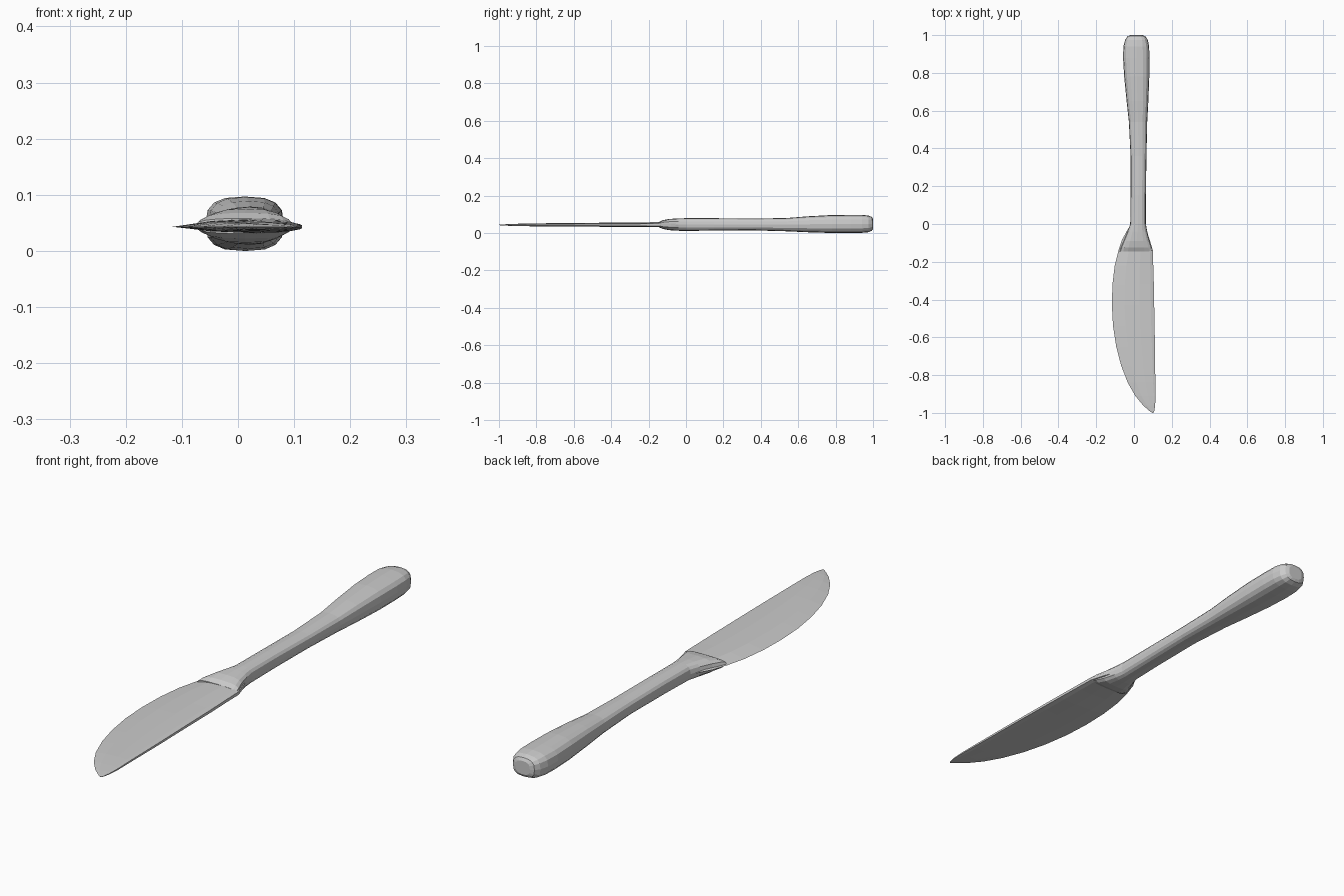
import bpy, bmesh, math


def loft(name, rings):
    """Skin a list of equal-length point rings and cap both ends."""
    bm = bmesh.new()
    loops = [[bm.verts.new(p) for p in ring] for ring in rings]
    n = len(loops[0])
    for a, b in zip(loops, loops[1:]):
        for i in range(n):
            j = (i + 1) % n
            bm.faces.new((a[i], a[j], b[j], b[i]))
    bm.faces.new(loops[0])
    bm.faces.new(loops[-1][::-1])
    bmesh.ops.recalc_face_normals(bm, faces=bm.faces)
    mesh = bpy.data.meshes.new(name)
    bm.to_mesh(mesh)
    bm.free()
    obj = bpy.data.objects.new(name, mesh)
    bpy.context.collection.objects.link(obj)
    return obj


def rounded_ring(y, x0, x1, z0, z1, sides=16, power=0.72):
    """Superellipse section filling the given x and z limits."""
    pts = []
    for i in range(sides):
        a = 2 * math.pi * i / sides
        c, s = math.cos(a), math.sin(a)
        pts.append(((x0 + x1) / 2 + (x1 - x0) / 2 * math.copysign(abs(c) ** power, c), y,
                    (z0 + z1) / 2 + (z1 - z0) / 2 * math.copysign(abs(s) ** power, s)))
    return pts


def blade_ring(y, edge, spine, z0, z1):
    """Ground section: sharp cutting edge, flat cheeks, narrow spine."""
    w, t, mid = spine - edge, z1 - z0, 0.043
    return [(edge, y, mid),
            (edge + 0.3 * w, y, z0 + 0.12 * t), (edge + 0.65 * w, y, z0),
            (spine - 0.08 * w, y, z0 + 0.08 * t), (spine, y, z0 + 0.25 * t),
            (spine, y, z1 - 0.3 * t), (spine - 0.08 * w, y, z1 - 0.12 * t),
            (edge + 0.65 * w, y, z1), (edge + 0.3 * w, y, z1 - 0.12 * t)]


# Handle: slim grip swelling to a rounded butt (y, x min, x max, z min, z max)
handle = [
    (1.0, -0.018, 0.045, 0.022, 0.075),
    (0.994, -0.034, 0.06, 0.012, 0.086),
    (0.975, -0.047, 0.073, 0.004, 0.093),
    (0.94, -0.056, 0.08, 0.001, 0.097),
    (0.88, -0.058, 0.082, 0.0, 0.097),
    (0.78, -0.052, 0.081, 0.0, 0.096),
    (0.65, -0.039, 0.076, 0.004, 0.089),
    (0.54, -0.027, 0.07, 0.009, 0.08),
    (0.36, -0.018, 0.066, 0.014, 0.077),
    (0.15, -0.018, 0.063, 0.013, 0.079),
    (0.0, -0.02, 0.063, 0.011, 0.079),
]
loft("handle", [rounded_ring(*s) for s in handle])

# Bolster: widens and thins from the grip to the blade
bolster = [
    (0.0, -0.02, 0.063, 0.011, 0.079),
    (-0.04, -0.034, 0.07, 0.012, 0.078),
    (-0.09, -0.055, 0.083, 0.015, 0.075),
    (-0.125, -0.07, 0.095, 0.022, 0.068),
    (-0.145, -0.076, 0.1, 0.031, 0.058),
]
loft("bolster", [rounded_ring(*s) for s in bolster])

# Blade: curved cutting edge, straight spine (y, edge x, spine x, z min, z max)
blade = [
    (-0.02, -0.028, 0.06, 0.031, 0.058),
    (-0.08, -0.062, 0.082, 0.031, 0.058),
    (-0.14, -0.082, 0.1, 0.031, 0.058),
    (-0.22, -0.102, 0.102, 0.032, 0.057),
    (-0.32, -0.114, 0.105, 0.032, 0.056),
    (-0.43, -0.117, 0.107, 0.033, 0.055),
    (-0.54, -0.111, 0.109, 0.034, 0.054),
    (-0.65, -0.094, 0.111, 0.034, 0.053),
    (-0.75, -0.068, 0.112, 0.035, 0.052),
    (-0.84, -0.033, 0.113, 0.036, 0.051),
    (-0.91, 0.007, 0.114, 0.037, 0.049),
    (-0.96, 0.048, 0.112, 0.039, 0.047),
    (-0.99, 0.082, 0.107, 0.041, 0.045),
    (-1.0, 0.097, 0.103, 0.042, 0.044),
]
loft("blade", [blade_ring(*s) for s in blade])
